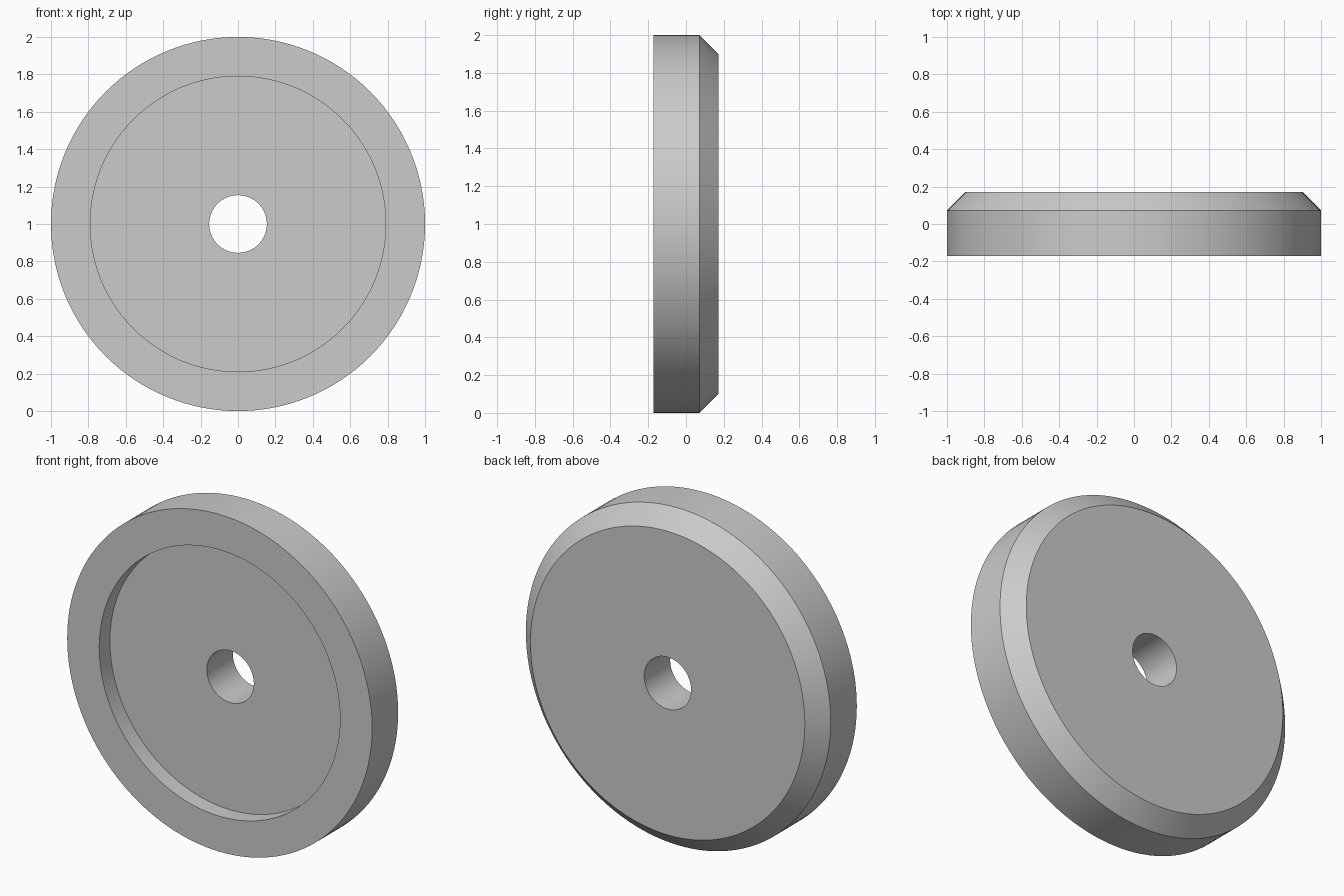
import bpy, bmesh
from math import radians
from mathutils import Matrix, Vector

cube = bpy.data.objects.get("Cube")
if cube:
    bpy.data.objects.remove(cube, do_unlink=True)

# Plain light grey
grey = bpy.data.materials.new("light_grey")
grey.use_nodes = True
colour = (0.6, 0.6, 0.6, 1)
grey.diffuse_color = colour
grey.node_tree.nodes["Principled BSDF"].inputs["Base Color"].default_value = colour

SEGMENTS = 128
FRONT, BACK = -0.172, 0.172
RADIUS, CHAMFER = 1.0, 0.1
RECESS_RADIUS, RECESS_DEPTH = 0.79, 0.1
BORE = 0.154

# Closed cross-section (radius, y): bore, back face, chamfer, rim, front lip, recess
profile = [
    (BORE, FRONT + RECESS_DEPTH),
    (BORE, BACK),
    (RADIUS - CHAMFER, BACK),
    (RADIUS, BACK - CHAMFER),
    (RADIUS, FRONT),
    (RECESS_RADIUS, FRONT),
    (RECESS_RADIUS, FRONT + RECESS_DEPTH),
]

# Spin the section around the y axis
bm = bmesh.new()
verts = [bm.verts.new((r, y, 0)) for r, y in profile]
edges = [bm.edges.new((a, b)) for a, b in zip(verts, verts[1:] + verts[:1])]
bmesh.ops.spin(bm, geom=verts + edges, cent=(0, 0, 0), axis=(0, 1, 0),
               angle=radians(360), steps=SEGMENTS, use_merge=True)
bmesh.ops.remove_doubles(bm, verts=bm.verts, dist=0.0001)
bmesh.ops.recalc_face_normals(bm, faces=bm.faces)
bmesh.ops.transform(bm, matrix=Matrix.Translation(Vector((0, 0, RADIUS))), verts=bm.verts)

mesh = bpy.data.meshes.new("wheel_disc")
bm.to_mesh(mesh)
bm.free()
mesh.materials.append(grey)
disc = bpy.data.objects.new("wheel_disc", mesh)
bpy.context.collection.objects.link(disc)

# Smooth round walls, crisp rims
bpy.ops.object.select_all(action="DESELECT")
disc.select_set(True)
bpy.context.view_layer.objects.active = disc
bpy.ops.object.shade_smooth_by_angle(angle=radians(30))
